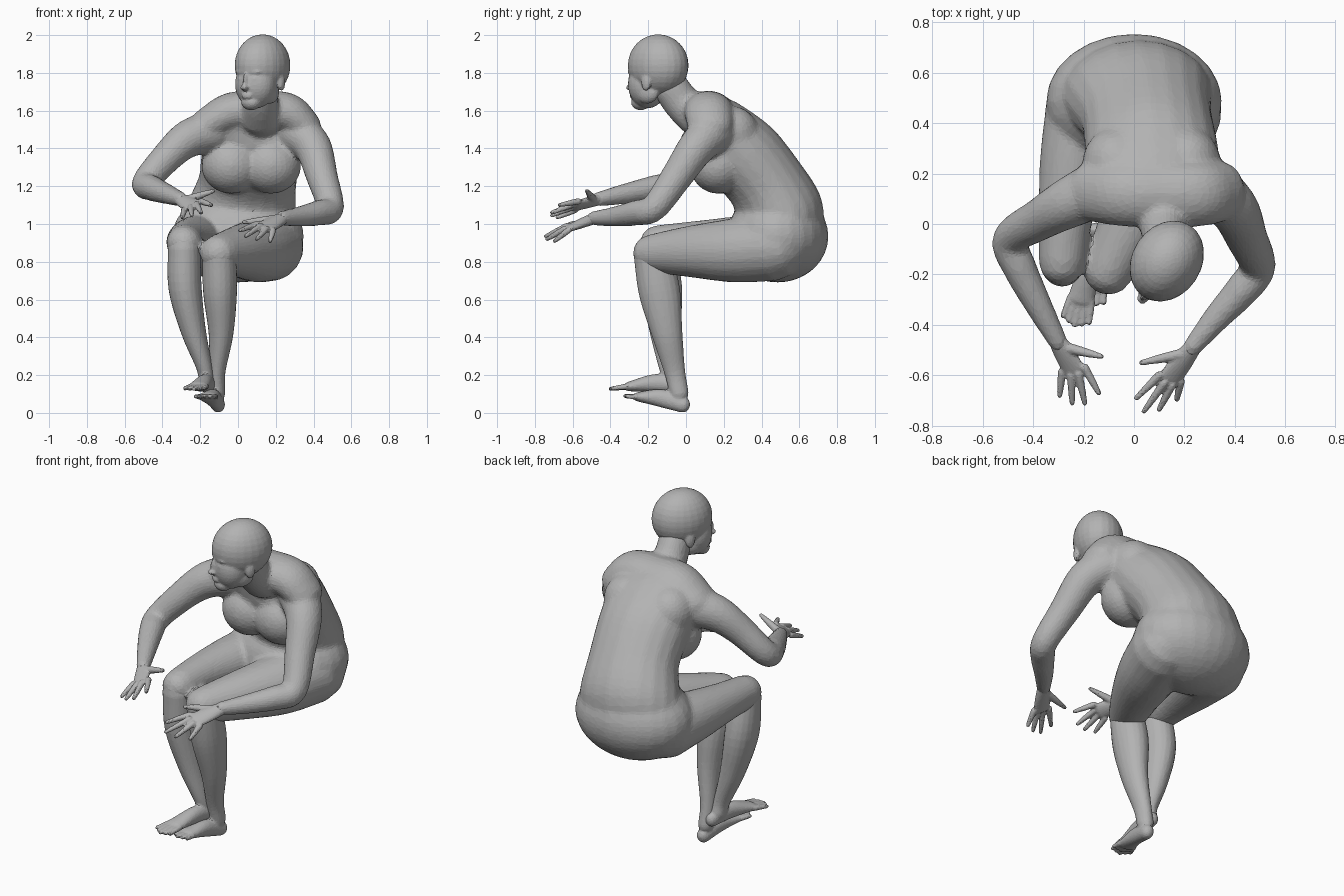
import bpy
import bmesh
from math import sin, cos, pi, radians
from mathutils import Vector, Matrix

cube = bpy.data.objects.get("Cube")
if cube:
    bpy.data.objects.remove(cube, do_unlink=True)

skin = bpy.data.materials.new("skin_grey")
skin.use_nodes = True
grey = (0.45, 0.45, 0.45, 1.0)
skin.diffuse_color = grey
skin.node_tree.nodes["Principled BSDF"].inputs["Base Color"].default_value = grey

SIDES = 20
LEFT_TO_RIGHT = Vector((1, 0, 0))
FRONT_TO_BACK = Vector((0, 1, 0))


def smooth_path(stations, steps=5):
    """Catmull-Rom interpolation of stations (x, y, z, half width, half depth)."""
    pts = [Vector(s) for s in stations]
    pts = [pts[0] * 2 - pts[1]] + pts + [pts[-1] * 2 - pts[-2]]
    result = []
    for a, b, c, d in zip(pts, pts[1:], pts[2:], pts[3:]):
        for k in range(steps):
            t = k / steps
            result.append((b * 2 + (c - a) * t + (a * 2 - b * 5 + c * 4 - d) * t ** 2
                           + (b * 3 - a - c * 3 + d) * t ** 3) / 2)
    result.append(pts[-2])
    return result


def tube(bm, stations, side=LEFT_TO_RIGHT):
    """Loft elliptical sections along a smooth path, with rounded ends."""
    path = smooth_path(stations)
    centres = [Vector(p[:3]) for p in path]
    last = len(path) - 1
    sections = []
    for i, p in enumerate(path):
        tangent = (centres[min(i + 1, last)] - centres[max(i - 1, 0)]).normalized()
        dome = []
        for angle in (80, 55, 30):
            a = radians(angle)
            dome.append((sin(a) * min(p[3], p[4]), cos(a)))
        if i == 0:
            sections += [(centres[i] - tangent * h, tangent, p[3] * s, p[4] * s) for h, s in dome]
        sections.append((centres[i], tangent, p[3], p[4]))
        if i == last:
            sections += [(centres[i] + tangent * h, tangent, p[3] * s, p[4] * s)
                         for h, s in reversed(dome)]
    rings = []
    for centre, tangent, wide, deep in sections:
        u = (side - tangent * side.dot(tangent)).normalized()
        v = tangent.cross(u)
        rings.append([bm.verts.new(centre + u * wide * cos(2 * pi * k / SIDES)
                                   + v * deep * sin(2 * pi * k / SIDES)) for k in range(SIDES)])
    for low, high in zip(rings, rings[1:]):
        for k in range(SIDES):
            n = (k + 1) % SIDES
            bm.faces.new((low[k], low[n], high[n], high[k]))
    bm.faces.new(list(reversed(rings[0])))
    bm.faces.new(rings[-1])


def ellipsoid(bm, centre, radii, frame=Matrix.Identity(4)):
    place = frame @ Matrix.Translation(centre) @ Matrix.Diagonal((*radii, 1))
    bmesh.ops.create_uvsphere(bm, u_segments=24, v_segments=16, radius=1, matrix=place)


def finish(bm, name, voxel, keep, blend):
    """Fuse the overlapping volumes into one skin and give it broad facets."""
    bmesh.ops.recalc_face_normals(bm, faces=bm.faces)
    mesh = bpy.data.meshes.new(name)
    bm.to_mesh(mesh)
    bm.free()
    mesh.materials.append(skin)
    obj = bpy.data.objects.new(name, mesh)
    bpy.context.scene.collection.objects.link(obj)
    fuse = obj.modifiers.new("fuse", 'REMESH')
    fuse.mode = 'VOXEL'
    fuse.voxel_size = voxel
    soften = obj.modifiers.new("soften", 'SMOOTH')
    soften.factor = 0.5
    soften.iterations = blend
    facets = obj.modifiers.new("facets", 'DECIMATE')
    facets.ratio = keep


def limb(bm, *stations):
    """Round tube from (x, y, z, radius) stations."""
    tube(bm, [(x, y, z, r, r) for x, y, z, r in stations])


def lower_leg(name, shin, heel, arch, ball, toe_length):
    """Shin of (x, y, z, half width, half depth) and a foot with five fanned toes."""
    bm = bmesh.new()
    tube(bm, shin)
    tube(bm, [(*heel, 0.037, 0.042), (*arch, 0.042, 0.048), (*ball, 0.054, 0.026)])
    forward = (Vector(ball) - Vector(arch)).normalized()
    across = forward.cross(Vector((0, 0, 1))).normalized()
    for i in range(-2, 3):
        root = Vector(ball) + across * i * 0.021
        tip = root + forward * (toe_length - abs(i) * 0.012) + across * i * 0.006
        limb(bm, (*root, 0.016), (*tip, 0.012))
    finish(bm, name, 0.007, 0.2, 6)


def hand(name, wrist, knuckles, tips, thumb_tip):
    """Flat palm, four straight fingers and a thumb."""
    bm = bmesh.new()
    wrist, thumb_tip = Vector(wrist), Vector(thumb_tip)
    knuckles = [Vector(k) for k in knuckles]
    side = (knuckles[0] - knuckles[-1]).normalized()
    middle = (knuckles[0] + knuckles[-1]) / 2
    tube(bm, [(*wrist, 0.036, 0.03), (*wrist.lerp(middle, 0.5), 0.046, 0.025),
              (*middle, 0.05, 0.018)], side)
    for knuckle, tip in zip(knuckles, tips):
        limb(bm, (*knuckle, 0.017), (*knuckle.lerp(Vector(tip), 0.5), 0.015), (*tip, 0.011))
    root = wrist.lerp(middle, 0.3) + side * 0.025
    limb(bm, (*root, 0.022), (*root.lerp(thumb_tip, 0.5), 0.018), (*thumb_tip, 0.011))
    finish(bm, name, 0.006, 0.3, 4)


body = bmesh.new()

# Torso, bent forward from the pelvis to the base of the neck
tube(body, [(0, 0.5, 0.96, 0.31, 0.2), (0.02, 0.5, 1.06, 0.295, 0.23),
            (0.05, 0.42, 1.22, 0.26, 0.21), (0.07, 0.29, 1.38, 0.265, 0.21),
            (0.08, 0.17, 1.53, 0.26, 0.155), (0.1, 0.1, 1.59, 0.18, 0.1)])
# Shoulder line and shoulder blades
tube(body, [(-0.17, 0.13, 1.52, 0.12, 0.09), (-0.04, 0.12, 1.59, 0.13, 0.105),
            (0.11, 0.12, 1.6, 0.13, 0.105), (0.26, 0.12, 1.59, 0.13, 0.105),
            (0.35, 0.13, 1.52, 0.12, 0.09)], FRONT_TO_BACK)
for x in (-0.07, 0.21):
    ellipsoid(body, (x, 0.24, 1.48), (0.135, 0.145, 0.145))

# Pelvis and chest
ellipsoid(body, (0, 0.485, 0.935), (0.35, 0.27, 0.245))
for x in (-0.035, 0.175):
    ellipsoid(body, (x, 0.17, 1.31), (0.16, 0.15, 0.15))

# Left arm
limb(body, (0.3, 0.15, 1.49, 0.115), (0.395, 0.06, 1.41, 0.1), (0.445, -0.05, 1.25, 0.084),
     (0.49, -0.17, 1.085, 0.072), (0.43, -0.26, 1.06, 0.068), (0.33, -0.37, 1.04, 0.055),
     (0.23, -0.49, 1.03, 0.039))
# Right arm
limb(body, (-0.14, 0.14, 1.49, 0.115), (-0.265, 0.08, 1.45, 0.1), (-0.37, 0.02, 1.36, 0.084),
     (-0.49, -0.06, 1.22, 0.072), (-0.455, -0.17, 1.19, 0.068), (-0.38, -0.32, 1.16, 0.055),
     (-0.3, -0.47, 1.13, 0.039))

# Thighs and knees
limb(body, (0.17, 0.46, 0.88, 0.183), (0.1, 0.25, 0.86, 0.17), (0.01, 0.04, 0.855, 0.14),
     (-0.1, -0.18, 0.845, 0.102))
limb(body, (-0.18, 0.46, 0.89, 0.172), (-0.235, 0.25, 0.9, 0.14), (-0.27, 0.04, 0.905, 0.11),
     (-0.285, -0.15, 0.9, 0.094))

# Neck
tube(body, [(0.12, 0.06, 1.57, 0.12, 0.11), (0.12, -0.02, 1.64, 0.095, 0.1),
            (0.13, -0.085, 1.73, 0.088, 0.095)])
finish(body, "body", 0.011, 0.15, 16)

# Lower legs, the right foot resting above the left
lower_leg("left_lower_leg",
          [(-0.1, -0.18, 0.84, 0.09, 0.098), (-0.095, -0.14, 0.64, 0.09, 0.11),
           (-0.09, -0.1, 0.42, 0.066, 0.082), (-0.11, -0.06, 0.22, 0.044, 0.056),
           (-0.11, -0.035, 0.1, 0.042, 0.05)],
          (-0.105, -0.015, 0.042), (-0.13, -0.13, 0.078), (-0.16, -0.25, 0.085), 0.075)
lower_leg("right_lower_leg",
          [(-0.285, -0.155, 0.88, 0.086, 0.094), (-0.28, -0.13, 0.66, 0.088, 0.11),
           (-0.235, -0.11, 0.43, 0.066, 0.082), (-0.18, -0.09, 0.25, 0.044, 0.056),
           (-0.165, -0.07, 0.17, 0.042, 0.048)],
          (-0.15, -0.03, 0.145), (-0.175, -0.16, 0.158), (-0.21, -0.3, 0.14), 0.105)

# Head, turned towards the right foot
head = bmesh.new()
turn = Matrix.Translation((0.13, -0.147, 1.84)) @ Matrix.Rotation(radians(-33), 4, 'Z')
ellipsoid(head, (0, 0, 0), (0.138, 0.17, 0.164), turn)
ellipsoid(head, (0, -0.068, -0.1), (0.112, 0.1, 0.128), turn)     # face
ellipsoid(head, (0, -0.112, -0.196), (0.054, 0.048, 0.042), turn)  # chin
ellipsoid(head, (0, -0.13, -0.035), (0.082, 0.035, 0.022), turn)  # brow
ellipsoid(head, (0, -0.166, -0.085), (0.013, 0.02, 0.045), turn)  # nose bridge
ellipsoid(head, (0, -0.176, -0.118), (0.022, 0.024, 0.016), turn)  # nose tip
for lip in (-0.155, -0.168):
    ellipsoid(head, (0, -0.155, lip), (0.032, 0.016, 0.009), turn)
for s in (-1, 1):
    ellipsoid(head, (s * 0.042, -0.142, -0.072), (0.02, 0.018, 0.013), turn)     # eye
    ellipsoid(head, (s * 0.065, -0.03, -0.145), (0.038, 0.07, 0.058), turn)      # jaw corner
    ellipsoid(head, (s * 0.12, 0, -0.09), (0.016, 0.028, 0.046), turn)           # ear
finish(head, "head", 0.007, 0.2, 6)

# Hands
hand("left_hand", (0.235, -0.485, 1.03),
     [(0.1, -0.6, 1.0), (0.12, -0.63, 0.99), (0.15, -0.64, 0.975), (0.185, -0.625, 0.965)],
     [(0.01, -0.69, 0.965), (0.04, -0.742, 0.935), (0.1, -0.735, 0.92), (0.17, -0.695, 0.91)],
     (0.03, -0.55, 1.01))
hand("right_hand", (-0.305, -0.46, 1.13),
     [(-0.195, -0.57, 1.12), (-0.22, -0.595, 1.105), (-0.25, -0.6, 1.09), (-0.285, -0.585, 1.075)],
     [(-0.14, -0.67, 1.1), (-0.195, -0.71, 1.06), (-0.245, -0.71, 1.045), (-0.295, -0.68, 1.035)],
     (-0.13, -0.525, 1.175))
